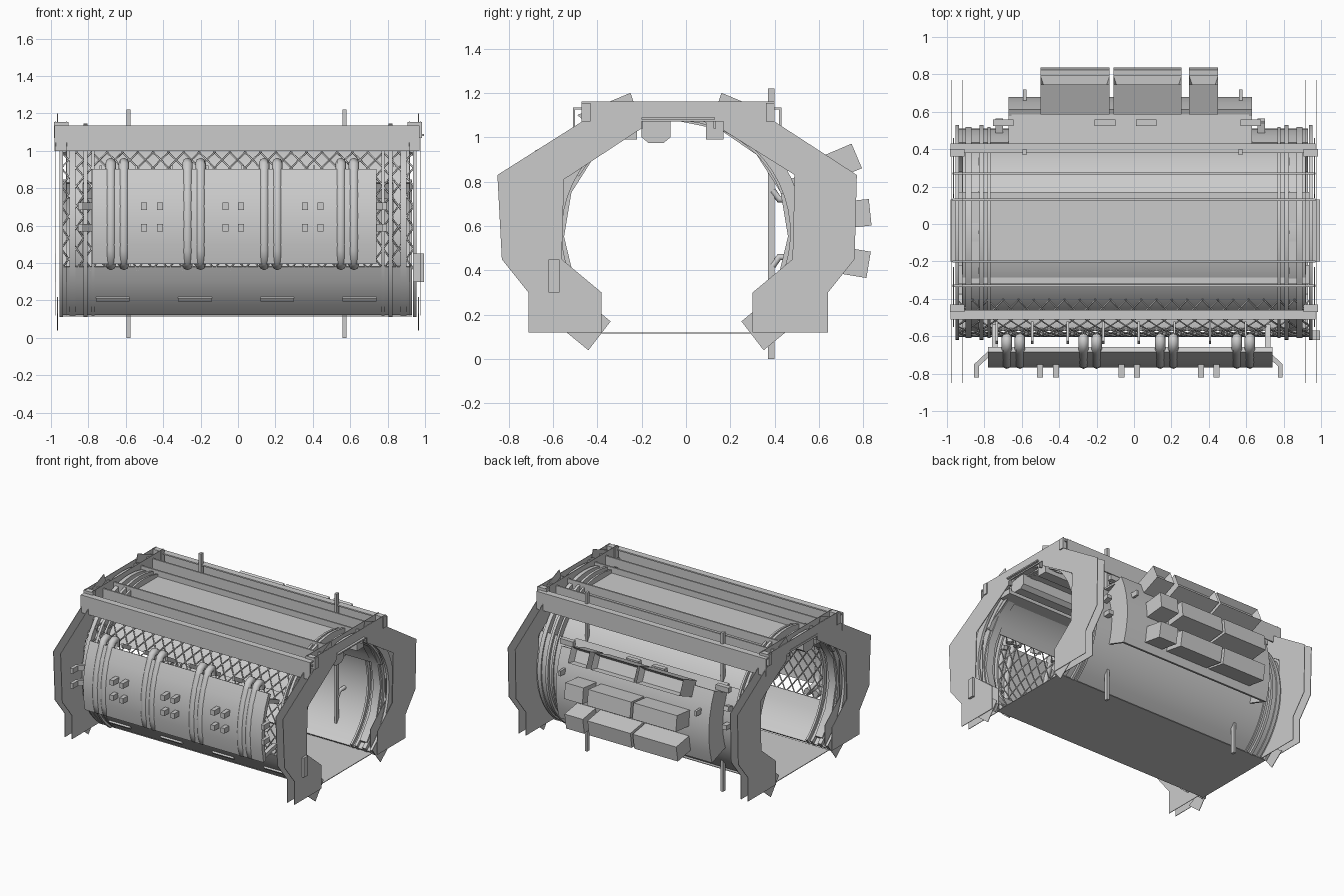
import bpy, bmesh
from math import sin, cos, radians
from mathutils import Matrix, Vector

if "Cube" in bpy.data.objects:
    bpy.data.objects.remove(bpy.data.objects["Cube"])

CY, CZ = -0.045, 0.57          # hull axis (runs along x)


def polar(r, deg):
    """Point in the yz plane: 0 = front, 90 = top, 180 = back."""
    a = radians(deg)
    return (CY - r * cos(a), CZ + r * sin(a))


def finish(name, bm, smooth=False):
    bmesh.ops.recalc_face_normals(bm, faces=bm.faces)
    me = bpy.data.meshes.new(name)
    bm.to_mesh(me)
    bm.free()
    ob = bpy.data.objects.new(name, me)
    bpy.context.collection.objects.link(ob)
    if smooth:
        bpy.context.view_layer.objects.active = ob
        ob.select_set(True)
        bpy.ops.object.shade_smooth_by_angle(angle=radians(25))
        ob.select_set(False)
    return ob


def prism(name, profile, x0, x1, smooth=False):
    """Extrude a yz profile along x."""
    bm = bmesh.new()
    a = [bm.verts.new((x0, y, z)) for y, z in profile]
    b = [bm.verts.new((x1, y, z)) for y, z in profile]
    n = len(a)
    bm.faces.new(a)
    bm.faces.new(b)
    for i in range(n):
        j = (i + 1) % n
        bm.faces.new((a[i], a[j], b[j], b[i]))
    return finish(name, bm, smooth)


def arc(name, x0, x1, r0, r1, a0, a1, step=7):
    n = max(4, int((a1 - a0) / step))
    angs = [a0 + (a1 - a0) * i / n for i in range(n + 1)]
    prof = [polar(r1, t) for t in angs] + [polar(r0, t) for t in reversed(angs)]
    return prism(name, prof, x0, x1, True)


def box(name, lo, hi):
    return prism(name, [(lo[1], lo[2]), (hi[1], lo[2]), (hi[1], hi[2]), (lo[1], hi[2])], lo[0], hi[0])


def radial_box(name, x0, x1, r0, r1, deg, w, inset=0):
    """Box pointing outward from the hull axis, optional recessed outer face."""
    t = radians(deg)
    out, tan = Vector((0, -cos(t), sin(t))), Vector((0, sin(t), cos(t)))
    c = Vector(((x0 + x1) / 2, CY, CZ)) + out * (r0 + r1) / 2
    m = Matrix((Vector((1, 0, 0)), out, tan)).transposed().to_4x4()
    bm = bmesh.new()
    bmesh.ops.create_cube(bm, size=1, matrix=Matrix.Translation(c) @ m @ Matrix.Diagonal((x1 - x0, r1 - r0, w, 1)))
    bmesh.ops.recalc_face_normals(bm, faces=bm.faces)
    if inset:
        f = max(bm.faces, key=lambda f: f.calc_center_median().dot(out))
        bmesh.ops.inset_region(bm, faces=[f], thickness=inset, depth=-0.05)
    return finish(name, bm)


def tubes(name, paths, r, res=2):
    cu = bpy.data.curves.new(name, 'CURVE')
    cu.dimensions = '3D'
    cu.bevel_depth = r
    cu.bevel_resolution = res
    cu.use_fill_caps = True
    for p in paths:
        s = cu.splines.new('POLY')
        s.points.add(len(p) - 1)
        for q, co in zip(s.points, p):
            q.co = (*co, 1)
    ob = bpy.data.objects.new(name, cu)
    bpy.context.collection.objects.link(ob)
    return ob


# Hull: floor, lower front wall, recessed roof and back wall
box("floor", (-0.95, -0.38, 0.115), (0.93, 0.30, 0.12))
arc("lower_front_wall", -0.95, 0.93, 0.545, 0.56, -53, -20)
arc("roof", -0.92, 0.92, 0.505, 0.52, 30, 160)
arc("back_wall", -0.95, 0.93, 0.54, 0.555, 150, 233)
for x in (-0.67, -0.23, 0.21, 0.65):
    radial_box("light_slot", x - 0.09, x + 0.09, 0.55, 0.572, -40, 0.02)

# Ribs and inner collars around both ends
for s in (-1, 1):
    for x, w, r in ((0.945, 0.02, 0.575), (0.885, 0.03, 0.565), (0.815, 0.02, 0.575), (0.775, 0.015, 0.565)):
        arc("hull_rib", s * x - w / 2, s * x + w / 2, 0.515, r, -53, 233)
    arc("inner_collar", s * 0.86 - 0.03, s * 0.86 + 0.03, 0.505, 0.53, -48, 228, 22)

# Open-bottomed end frames, thin plates in pairs
outer = [(-0.47, 1.16), (0.40, 1.16), (0.40, 1.07), (0.77, 0.83), (0.76, 0.45), (0.64, 0.30), (0.64, 0.12), (0.30, 0.12)]
inner = [(0.30, 0.30), (0.48, 0.45), (0.49, 0.83), (0.17, 1.03), (0.17, 1.07), (-0.20, 1.07),
         (-0.20, 1.04), (-0.55, 0.81), (-0.56, 0.45), (-0.38, 0.30)]
left = [(-0.38, 0.12), (-0.71, 0.12), (-0.71, 0.30), (-0.83, 0.45), (-0.85, 0.83), (-0.47, 1.07)]
foot = [(0.25, 0.17), (0.35, 0.04), (0.46, 0.13), (0.31, 0.22)]
tip = [(0.16, 1.20), (0.40, 1.10), (0.34, 1.05), (0.14, 1.14)]
for s in (-1, 1):
    for x in (0.915, 0.975):
        prism("end_frame_plate", outer + inner + left, s * x - 0.002, s * x + 0.002)
    for shape, nm in ((foot, "foot_plate"), (tip, "top_corner_plate")):
        for m in (-1, 1):
            off = 0 if m > 0 else -0.09
            prism(nm, [(m * y + off, z) for y, z in shape], s * 0.965 - 0.002, s * 0.965 + 0.002)
    for y in (-0.45, 0.38):
        box("frame_spacer", (s * 0.945 - 0.04, y - 0.02, 1.07), (s * 0.945 + 0.04, y + 0.02, 1.155))
box("end_cover", (0.935, -0.62, 0.30), (0.995, -0.57, 0.45))

# Longitudinal roof beams, spine and ceiling rails
for y in (-0.50, 0.42):
    s = -1 if y < 0 else 1
    prism("side_roof_beam", [(y, 1.0), (y + 0.01 * s, 1.0), (y + 0.01 * s, 1.135), (y - 0.04 * s, 1.135),
                             (y - 0.04 * s, 1.125), (y, 1.125)], -0.98, 0.97)
for y in (-0.33, -0.20, 0.13, 0.27):
    box("roof_fin", (-0.97, y - 0.006, 1.04), (0.97, y + 0.006, 1.135))
box("roof_spine", (-0.98, -0.20, 1.08), (0.995, 0.13, 1.09))
prism("ceiling_duct", [(-0.20, 1.08), (-0.20, 1.0), (-0.17, 0.975), (-0.10, 0.975), (-0.07, 1.0), (-0.07, 1.08)], -0.95, 0.95)
box("ceiling_rail_back", (-0.95, 0.09, 0.99), (0.95, 0.17, 1.07))
box("ceiling_rail_front", (-0.95, -0.32, 0.99), (0.95, -0.22, 1.03))

# Lattice across the open front wall
paths = []
A0, A1, RUN = -22.0, 50.0, 0.5
for i in range(-6, 24):
    for d in (-1, 1):
        p = []
        for k in range(13):
            u = k / 12
            x = -0.95 + i * 0.082 + RUN * (u if d > 0 else 1 - u)
            if abs(x) <= 0.95:
                p.append((x, *polar(0.555, A0 + (A1 - A0) * u)))
        if len(p) > 1:
            paths.append(p)
tubes("front_lattice", paths, 0.005, 0)

# Front armour panel with struts behind its upper edge
arc("front_panel", -0.78, 0.74, 0.69, 0.722, -14, 27.5)
for i in range(8):
    x = -0.74 + i * 0.19
    radial_box("trim_strut", x, x + 0.012, 0.56, 0.68, 30, 0.03)
for a in (-12, 23):
    for x in (-0.76, 0.70):
        radial_box("panel_mount", x, x + 0.03, 0.54, 0.69, a, 0.03)

# Paired pipes wrapped over the panel
pipes = []
for c in (-0.645, -0.235, 0.175, 0.585):
    for x in (c - 0.035, c + 0.035):
        p = [(x, -0.61, 0.88), (x, -0.61, 0.925), (x, -0.63, 0.935), (x, -0.66, 0.92)]
        p += [(x, *polar(0.702, 26 - 39 * k / 8)) for k in range(9)]
        pipes.append(p + [(x, -0.68, 0.39), (x, -0.60, 0.39)])
tubes("panel_pipes", pipes, 0.028)

# Small paired blocks on the panel, bent brackets on its ends
for z in (0.59, 0.705):
    for c in (-0.46, -0.025, 0.40):
        for x in (c - 0.042, c + 0.042):
            box("panel_block", (x - 0.016, -0.82, z - 0.02), (x + 0.016, -0.75, z + 0.02))
    for s, x in ((-1, -0.78), (1, 0.72)):
        bm = bmesh.new()
        pts = [(0, -0.68), (0.075, -0.75), (0.075, -0.82), (0.05, -0.82), (0.05, -0.76), (0, -0.715)]
        lo = [bm.verts.new((x + s * u, y, z - 0.02)) for u, y in pts]
        r = bmesh.ops.extrude_face_region(bm, geom=[bm.faces.new(lo)])
        bmesh.ops.translate(bm, vec=(0, 0, 0.04), verts=[v for v in r["geom"] if isinstance(v, bmesh.types.BMVert)])
        finish("end_bracket", bm)

# Back shell with its sloped top and three rows of equipment boxes
arc("back_shell", -0.67, 0.63, 0.695, 0.725, 155, 199)
prism("shell_top", [(0.43, 0.865), (0.60, 0.86), (0.60, 0.845), (0.43, 0.85)], -0.67, 0.63)
for x in (-0.67, 0.615):
    arc("shell_end", x, x + 0.015, 0.55, 0.72, 155, 199)
for deg, depth, inset in ((157, 0.885, 0.025), (174, 0.88, 0), (189.5, 0.88, 0)):
    for x0, x1 in ((-0.50, -0.13), (-0.11, 0.255), (0.295, 0.45)):
        radial_box("equipment_box", x0, x1, 0.71, depth, deg, 0.12, inset)
for x in (-0.72, 0.68):
    for a in (165, 178):
        radial_box("shell_peg", x - 0.02, x + 0.02, 0.54, 0.61, a, 0.035)

# Grab handles on the upper back, posts passing through the hull
for x in (-0.70, -0.155, 0.065, 0.625):
    box("grab_handle", (x - 0.055, 0.525, 0.86), (x + 0.055, 0.56, 0.90))
for x in (-0.585, 0.57):
    box("post", (x - 0.01, 0.37, 0.0), (x + 0.01, 0.40, 1.22))
    box("hook", (x - 0.009, 0.66, 0.70), (x + 0.009, 0.72, 0.74))
    for z, s in ((0.72, 1), (0.46, -1)):
        tubes("post_clamp", [[(x, 0.48, z), (x, 0.42, z), (x, 0.39, z + s * 0.04)]], 0.015)
